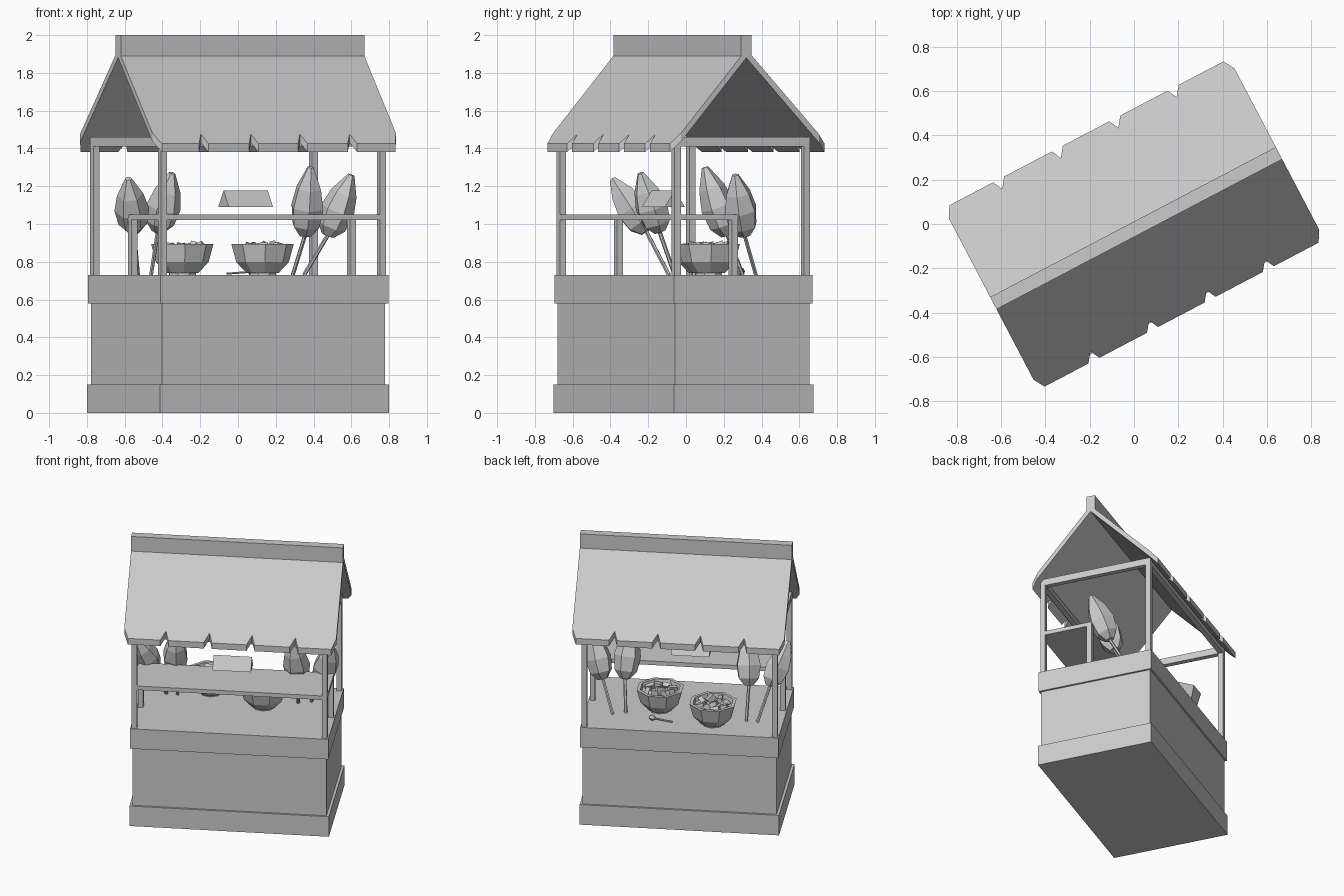
import bpy, bmesh, math, random
from mathutils import Vector, Matrix

random.seed(4)
cube = bpy.data.objects.get("Cube")
if cube:
    bpy.data.objects.remove(cube)

TURN = math.radians(27.7)
GREY = 0.6
mat = bpy.data.materials.new("plain grey")
mat.use_nodes = True
mat.diffuse_color = (GREY, GREY, GREY, 1)
mat.node_tree.nodes["Principled BSDF"].inputs["Base Color"].default_value = (GREY, GREY, GREY, 1)


def finish(name, bm, turned=False):
    bmesh.ops.recalc_face_normals(bm, faces=bm.faces)
    mesh = bpy.data.meshes.new(name)
    bm.to_mesh(mesh)
    bm.free()
    mesh.materials.append(mat)
    ob = bpy.data.objects.new(name, mesh)
    bpy.context.collection.objects.link(ob)
    if turned:
        ob.rotation_euler.z = TURN
    return ob


def box(name, x0, x1, y0, y1, z0, z1):
    bm = bmesh.new()
    size = Matrix.Diagonal((x1 - x0, y1 - y0, z1 - z0, 1))
    mid = Matrix.Translation(((x0 + x1) / 2, (y0 + y1) / 2, (z0 + z1) / 2))
    bmesh.ops.create_cube(bm, size=1, matrix=mid @ size)
    return finish(name, bm, True)


def lathe(name, start, end, profile, sides, spin=0.0):
    """Faceted solid along start-end; profile pairs are (fraction, radius)."""
    start, end = Vector(start), Vector(end)
    axis = end - start
    rot = axis.to_track_quat('Z', 'Y')
    bm = bmesh.new()
    rings = []
    for t, r in profile:
        rings.append([bm.verts.new(start + axis * t + rot @ Vector(
            (r * math.cos(spin + math.tau * i / sides), r * math.sin(spin + math.tau * i / sides), 0)))
            for i in range(sides)])
    for a, b in zip(rings, rings[1:]):
        for i in range(sides):
            j = (i + 1) % sides
            bm.faces.new((a[i], a[j], b[j], b[i]))
    bm.faces.new(rings[0])
    bm.faces.new(rings[-1])
    return finish(name, bm)


# Stall body: plinth, panelled middle and counter
CX, CY = -0.006, -0.012


def centred(name, a, b, z0, z1):
    box(name, CX - a, CX + a, CY - b, CY + b, z0, z1)


centred("plinth", 0.685, 0.417, 0, 0.15)
centred("stall_body", 0.667, 0.402, 0.15, 0.58)
centred("counter", 0.681, 0.414, 0.58, 0.73)

# Corner posts, top beams and shelf legs
A, B, W = 0.672, 0.405, 0.036
for sx, side in ((-1, "right"), (1, "left")):
    x0, x1 = sorted((CX + sx * A, CX + sx * (A - W)))
    for sy, end in ((-1, "front"), (1, "back")):
        y0, y1 = sorted((CY + sy * B, CY + sy * (B - W)))
        box(f"{end}_{side}_post", x0, x1, y0, y1, 0.73, 1.42)
    box(f"{side}_beam", x0, x1, CY - B, CY + B, 1.41, 1.46)
    box(f"{side}_shelf_leg", x0, x1, -0.076, -0.04, 0.73, 1.02)
for sy, end in ((-1, "front"), (1, "back")):
    y0, y1 = sorted((CY + sy * B, CY + sy * (B - W)))
    box(f"{end}_beam", CX - A + W, CX + A - W, y0, y1, 1.41, 1.445)
box("shelf", CX - A, CX + A, CY - B, -0.04, 1.02, 1.05)

# Roof slopes with nicked eaves and clipped corners
HALF, EAVE, RIDGE, THICK = 0.728, 0.462, -0.021, 0.045


def roof_slope(name, sign):
    outline = [(-HALF, RIDGE), (-HALF, sign * (EAVE - 0.05)), (-HALF + 0.03, sign * EAVE)]
    for u in (-0.447, -0.148, 0.145, 0.442):
        outline += [(u - 0.028, sign * EAVE), (u - 0.006 * sign, sign * (EAVE - 0.045)),
                    (u + 0.028, sign * EAVE)]
    outline += [(HALF - 0.03, sign * EAVE), (HALF, sign * (EAVE - 0.05)), (HALF, RIDGE)]
    run = abs(sign * EAVE - RIDGE)
    bm = bmesh.new()
    verts = [bm.verts.new((x, y, 1.925 - 0.5 * abs(y - RIDGE) / run)) for x, y in outline]
    face = bm.faces.new(verts)
    extra = bmesh.ops.extrude_face_region(bm, geom=[face])["geom"]
    moved = [g for g in extra if isinstance(g, bmesh.types.BMVert)]
    bmesh.ops.translate(bm, verts=moved, vec=(0, 0, -THICK))
    flat = [f for f in bm.faces if len(f.verts) > 4]
    bmesh.ops.triangulate(bm, faces=flat)
    finish(name, bm, True)


roof_slope("front_roof_slope", -1)
roof_slope("back_roof_slope", 1)
box("ridge_cap", -HALF, HALF, RIDGE - 0.031, RIDGE + 0.031, 1.885, 2.0)

# Tent-shaped card above the shelf
bm = bmesh.new()
ends = []
for x in (-0.152, 0.112):
    ends.append([bm.verts.new((x, y, z)) for y, z in ((-0.185, 1.09), (-0.125, 1.178), (-0.065, 1.09))])
for i in range(3):
    j = (i + 1) % 3
    bm.faces.new((ends[0][i], ends[0][j], ends[1][j], ends[1][i]))
for tri in ends:
    bm.faces.new(tri)
finish("table_card", bm, True)

# Faceted sweets on tilted sticks: stick foot, head bottom, head top
HEAD = ((0, 0.035), (0.15, 0.078), (0.42, 0.092), (0.7, 0.07), (1, 0.018))
SWEETS = (
    ((0.29, 0.30, 0.73), (0.355, 0.22, 0.94), (0.385, 0.10, 1.3)),
    ((0.35, 0.37, 0.73), (0.475, 0.31, 0.94), (0.60, 0.26, 1.26)),
    ((-0.53, -0.09, 0.73), (-0.55, -0.21, 0.96), (-0.58, -0.39, 1.24)),
    ((-0.46, -0.06, 0.73), (-0.425, -0.14, 0.96), (-0.35, -0.24, 1.27)),
)
for n, (foot, low, top) in enumerate(SWEETS, 1):
    lathe(f"sweet_stick_{n}", foot, low, ((0, 0.011), (1.05, 0.011)), 6)
    lathe(f"sweet_head_{n}", low, top, HEAD, 6, n * 0.4)

# Octagonal bowls filled with chunks
BOWL = ((0, 0.085), (0.38, 0.14), (1, 0.166), (1, 0.142), (0.8, 0.135))
for n, (x, y) in enumerate(((-0.295, 0.10), (0.13, 0.12)), 1):
    lathe(f"bowl_{n}", (x, y, 0.74), (x, y, 0.895), BOWL, 8, TURN + math.pi / 8)
    lathe(f"bowl_foot_{n}", (x, y, 0.73), (x, y, 0.745), ((0, 0.075), (1, 0.075)), 8, TURN)
    bm = bmesh.new()
    for k in range(9):
        r = 0.0 if k == 0 else 0.085
        ang = math.tau * k / 8
        place = Matrix.Translation((x + r * math.cos(ang), y + r * math.sin(ang), 0.875))
        tilt = Matrix.Rotation(random.uniform(0, 3), 4, Vector((random.random(), random.random(), 0.3)))
        bmesh.ops.create_cube(bm, size=0.05, matrix=place @ tilt @ Matrix.Diagonal((1.2, 0.9, 0.6, 1)))
    finish(f"bowl_filling_{n}", bm)

# Small dipper lying on the counter
lathe("dipper_handle", (-0.06, 0.25, 0.737), (0.07, 0.29, 0.747), ((0, 0.006), (1, 0.006)), 6)
lathe("dipper_head", (0.055, 0.285, 0.748), (0.095, 0.297, 0.75),
      ((0, 0.01), (0.3, 0.02), (0.7, 0.02), (1, 0.01)), 6)
